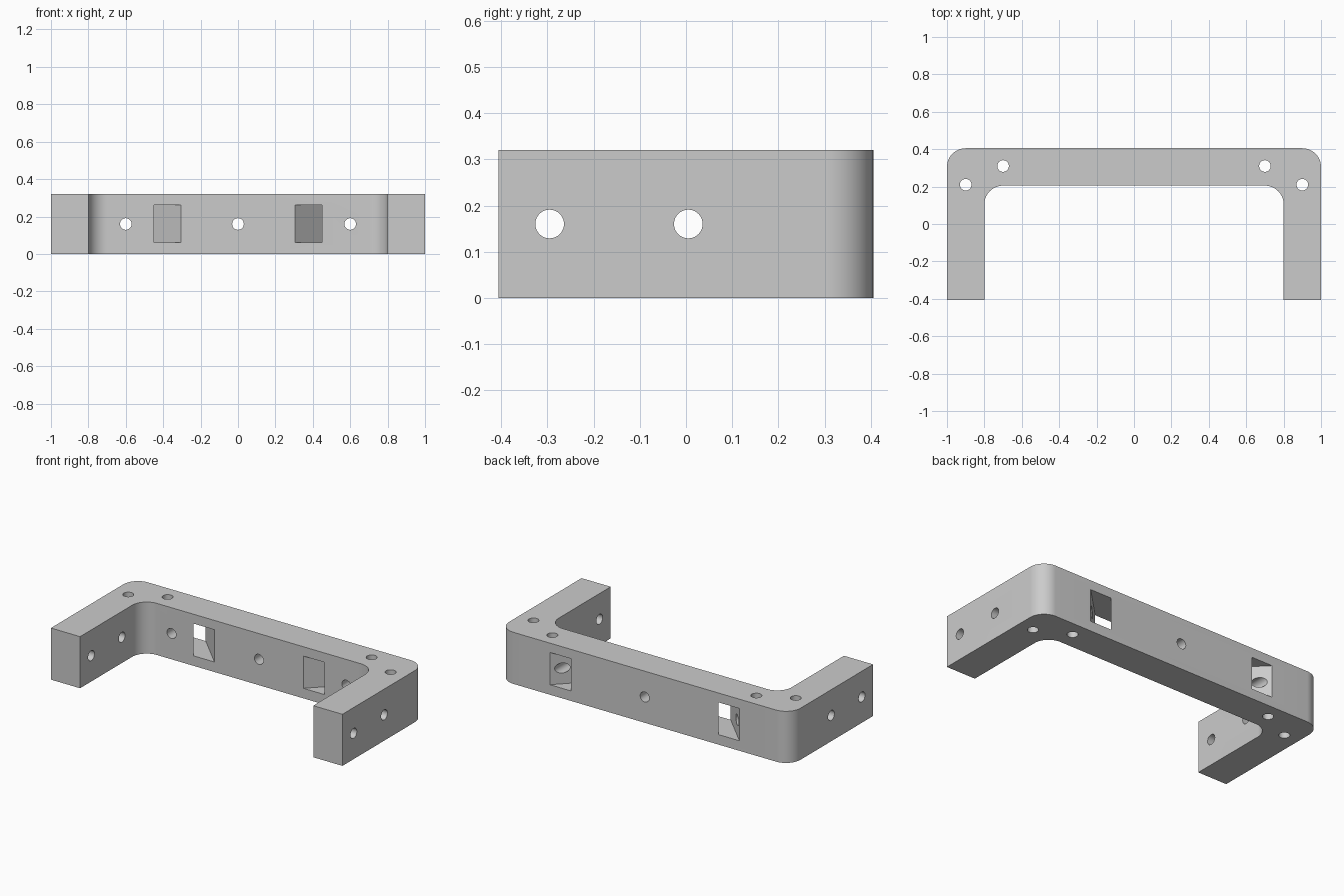
import bpy, bmesh, math
from mathutils import Matrix, Vector

if "Cube" in bpy.data.objects:
    bpy.data.objects.remove(bpy.data.objects["Cube"])

H, Y, W, R = 0.32, 0.405, 0.2, 0.1   # height, half depth, wall width, corner radius
SEG = 16


def prism(name, points, z0, z1):
    """Extrude a flat xy outline from z0 to z1."""
    bm = bmesh.new()
    face = bm.faces.new([bm.verts.new((x, y, z0)) for x, y in points])
    res = bmesh.ops.extrude_face_region(bm, geom=[face])
    top = [v for v in res["geom"] if isinstance(v, bmesh.types.BMVert)]
    bmesh.ops.translate(bm, vec=(0, 0, z1 - z0), verts=top)
    bmesh.ops.recalc_face_normals(bm, faces=bm.faces)
    return to_object(name, bm)


def to_object(name, bm):
    mesh = bpy.data.meshes.new(name)
    bm.to_mesh(mesh)
    bm.free()
    ob = bpy.data.objects.new(name, mesh)
    bpy.context.collection.objects.link(ob)
    return ob


def rod(center, axis, length):
    """Round cutter for a drilled hole."""
    bm = bmesh.new()
    rot = Vector((0, 0, 1)).rotation_difference(Vector(axis)).to_matrix().to_4x4()
    bmesh.ops.create_cone(bm, cap_ends=True, segments=40, radius1=0.031, radius2=0.031,
                          depth=length, matrix=Matrix.Translation(center) @ rot)
    return to_object("hole_cutter", bm)


def arc(cx, cy, a0, a1):
    return [(cx + R * math.cos(math.radians(a0 + (a1 - a0) * i / SEG)),
             cy + R * math.sin(math.radians(a0 + (a1 - a0) * i / SEG)))
            for i in range(SEG + 1)]


# U-shaped body: right half of the outline, then its mirror image
half = arc(1 - R, Y - R, 90, 0) + [(1, -Y), (1 - W, -Y)] + arc(1 - W - R, Y - W - R, 0, 90)
outline = half + [(-x, y) for x, y in reversed(half)]
body = prism("u_bracket", outline, 0, H)

# Drilled holes: back wall, both arms, corners
cutters = [rod((x, 0.3, 0.16), (0, 1, 0), 0.6) for x in (-0.6, 0, 0.6)]
for s in (-1, 1):
    cutters += [rod((s * 0.9, y, 0.16), (1, 0, 0), 0.4) for y in (-0.295, 0.005)]
    cutters += [rod((s * x, y, 0.16), (0, 0, 1), 0.6) for x, y in ((0.9, 0.21), (0.7, 0.31))]
    # Slanted slots: 45 degrees outward through the back wall
    y0, y1 = Y - W - 0.1, Y + 0.1
    quad = [(0.205, y0), (0.35, y0), (0.75, y1), (0.605, y1)]
    cutters.append(prism("slot_cutter", [(s * x, y) for x, y in quad], 0.062, 0.262))

for c in cutters:
    mod = body.modifiers.new("cut", "BOOLEAN")
    mod.operation, mod.solver, mod.object = "DIFFERENCE", "EXACT", c

# Bake the cuts and drop the cutters
deps = bpy.context.evaluated_depsgraph_get()
mesh = bpy.data.meshes.new_from_object(body.evaluated_get(deps))
body.modifiers.clear()
body.data = mesh
for c in cutters:
    bpy.data.objects.remove(c, do_unlink=True)

# Smooth only the narrow strips of the round surfaces
for p in mesh.polygons:
    p.use_smooth = p.area < 0.02
mesh.set_sharp_from_angle(angle=math.radians(30))

grey = bpy.data.materials.new("light grey")
grey.diffuse_color = (0.6, 0.6, 0.6, 1)
grey.use_nodes = True
grey.node_tree.nodes["Principled BSDF"].inputs["Base Color"].default_value = grey.diffuse_color
mesh.materials.clear()
mesh.materials.append(grey)
for p in mesh.polygons:
    p.material_index = 0
